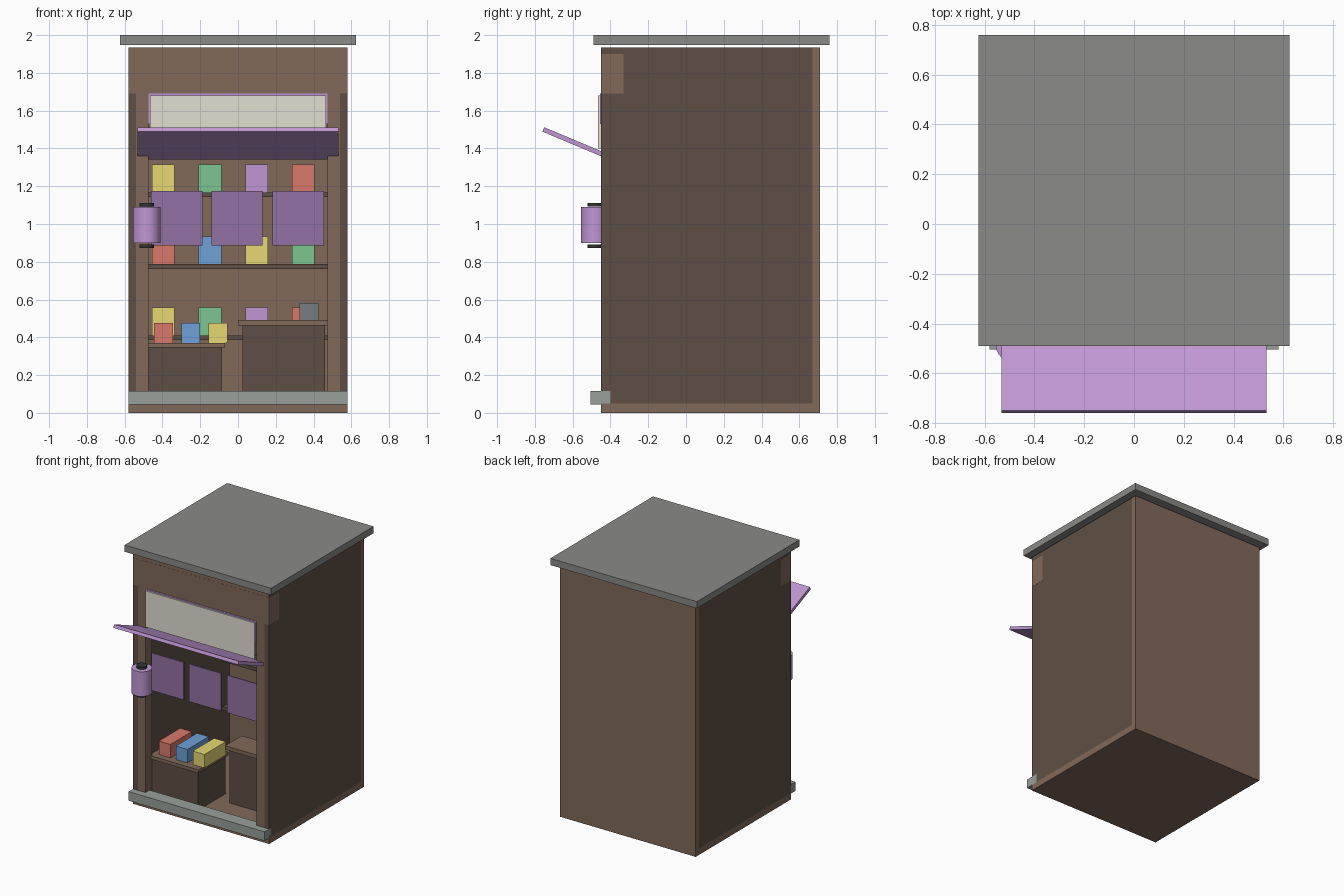
import bpy, bmesh, math
from mathutils import Matrix

if "Cube" in bpy.data.objects:
    bpy.data.objects.remove(bpy.data.objects["Cube"])


def mat(name, r, g, b):
    m = bpy.data.materials.new(name)
    m.diffuse_color = [(c / 255) ** 2.2 for c in (r, g, b)] + [1]
    m.use_nodes = True
    m.node_tree.nodes["Principled BSDF"].inputs["Base Color"].default_value = m.diffuse_color
    return m


WOOD = mat("wood", 128, 105, 90)
DARK = mat("dark_wood", 94, 80, 70)
STONE = mat("stone", 150, 158, 152)
ROOF = mat("roof_grey", 136, 136, 134)
CREAM = mat("cream", 225, 222, 208)
PURPLE = mat("purple", 190, 150, 210)
CLOTH = mat("cloth_purple", 145, 112, 162)
BLACK = mat("black", 55, 55, 55)
METAL = mat("metal", 120, 125, 130)
RED = mat("red", 215, 120, 105)
BLUE = mat("blue", 110, 160, 215)
YELLOW = mat("yellow", 230, 215, 115)
GREEN = mat("green", 125, 195, 145)


def add(name, bm, material):
    me = bpy.data.meshes.new(name)
    bm.to_mesh(me)
    bm.free()
    ob = bpy.data.objects.new(name, me)
    bpy.context.collection.objects.link(ob)
    me.materials.append(material)
    return ob


def box(name, x, y, z, material):
    """Box from (min, max) ranges."""
    bm = bmesh.new()
    bmesh.ops.create_cube(bm, size=1)
    for v in bm.verts:
        v.co = [r[0] + (c + 0.5) * (r[1] - r[0]) for c, r in zip(v.co, (x, y, z))]
    return add(name, bm, material)


def cylinder(name, loc, r, h, material):
    bm = bmesh.new()
    bmesh.ops.create_cone(bm, cap_ends=True, segments=32, radius1=r, radius2=r,
                          depth=h, matrix=Matrix.Translation(loc))
    for f in bm.faces:
        f.smooth = len(f.verts) == 4
    for e in bm.edges:
        e.smooth = all(f.smooth for f in e.link_faces)
    return add(name, bm, material)


# shell
box("floor", (-.58, .58), (-.45, .71), (0, .05), WOOD)
box("back_wall", (-.58, .58), (.67, .71), (.05, 1.935), WOOD)
box("ceiling", (-.579, .579), (-.45, .67), (1.9, 1.934), WOOD)
box("roof", (-.625, .625), (-.49, .76), (1.948, 2), ROOF)
box("header_beam", (-.581, .581), (-.451, -.33), (1.69, 1.9), WOOD)
box("front_step", (-.58, .58), (-.505, -.4), (.045, .115), STONE)
for side, s in (("left", -1), ("right", 1)):
    box(side + "_wall", sorted((s * .54, s * .58)), (-.45, .67), (.05, 1.935), DARK)
    box(side + "_post", sorted((s * .475, s * .54)), (-.45, -.37), (.05, 1.69), WOOD)

# sign board and its backing
box("sign_backing", (-.473, .473), (-.455, -.44), (1.53, 1.69), PURPLE)
box("sign_board", (-.465, .465), (-.465, -.45), (1.4, 1.68), CREAM)

# awning tilted up towards the front
awning = box("awning", (-.532, .532), (-.19, .19), (-.0125, .0125), PURPLE)
awning.location = (0, -.58, 1.427)
awning.rotation_euler.x = -math.atan2(.13, .31)

# hanging curtains
for i, x in enumerate((-.325, -.005, .318)):
    box(f"curtain_{i + 1}", (x - .136, x + .136), (-.395, -.385), (.885, 1.175), CLOTH)

# lantern
cylinder("lantern_body", (-.483, -.483, .995), .073, .19, PURPLE)
for name, z in (("top", 1.101), ("bottom", .883)):
    cylinder("lantern_cap_" + name, (-.483, -.483, z), .038, .018, BLACK)

# shelves with stock
rows = ((.385, (YELLOW, GREEN, PURPLE, RED)),
        (.762, (RED, BLUE, YELLOW, GREEN)),
        (1.142, (YELLOW, GREEN, PURPLE, RED)))
for i, (z, colours) in enumerate(rows):
    box(f"shelf_{i + 1}", (-.485, .485), (.5, .67), (z, z + .026), DARK)
    for j, c in enumerate(colours):
        x = -.395 + j * .247
        box(f"shelf_box_{i + 1}_{j + 1}", (x - .06, x + .06), (.525, .645),
            (z + .026, z + .172), c)

# display counter with goods
box("display_body", (-.48, -.085), (-.365, -.03), (.05, .345), DARK)
box("display_top", (-.495, -.07), (-.38, -.015), (.345, .371), WOOD)
for i, c in enumerate((RED, BLUE, YELLOW)):
    x = -.395 + i * .145
    box(f"display_box_{i + 1}", (x - .05, x + .05), (-.33, -.07), (.371, .475), c)

# service counter with cash register
box("service_body", (.025, .46), (-.14, .03), (.05, .462), DARK)
box("service_top", (0, .485), (-.158, .045), (.462, .492), WOOD)
box("cash_register", (.325, .425), (-.1, 0), (.492, .583), METAL)
